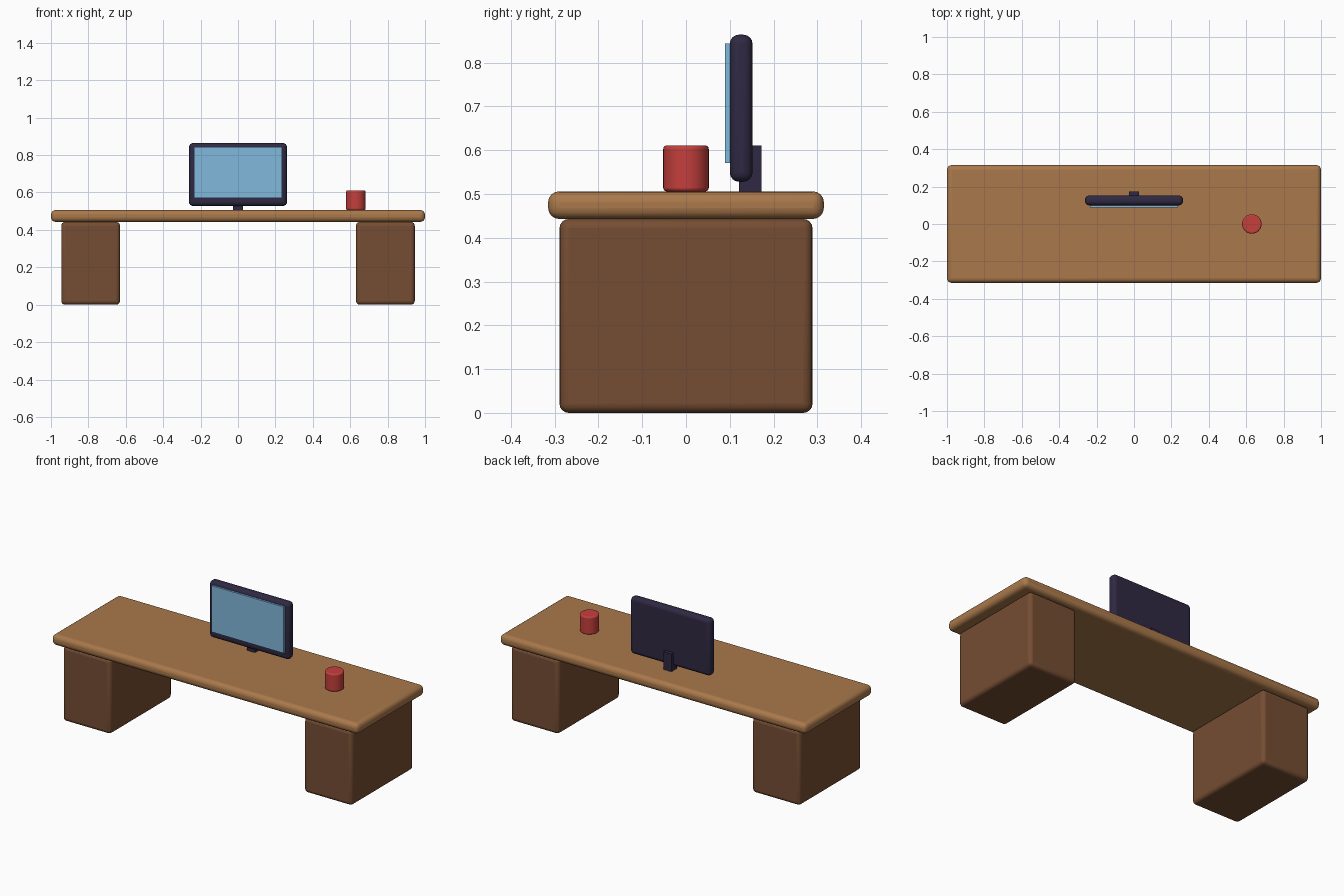
import bpy
import math

if "Cube" in bpy.data.objects:
    bpy.data.objects.remove(bpy.data.objects["Cube"])


def material(name, rgb):
    mat = bpy.data.materials.new(name)
    mat.diffuse_color = (*rgb, 1)
    mat.use_nodes = True
    mat.node_tree.nodes["Principled BSDF"].inputs["Base Color"].default_value = mat.diffuse_color
    return mat


def finish(obj, name, mat, bevel):
    obj.name = name
    obj.data.materials.append(mat)
    if bevel:
        mod = obj.modifiers.new("rounded_edges", "BEVEL")
        mod.width = bevel
        mod.segments = 4
        mod.limit_method = "ANGLE"
        mod.angle_limit = math.radians(40)
        bpy.ops.object.shade_smooth_by_angle(angle=math.radians(35))
    return obj


def box(name, low, high, mat, bevel=0):
    """Box between two opposite corners, with optional rounded edges."""
    centre = [(a + b) / 2 for a, b in zip(low, high)]
    bpy.ops.mesh.primitive_cube_add(size=1, location=centre)
    obj = bpy.context.object
    obj.scale = [b - a for a, b in zip(low, high)]
    bpy.ops.object.transform_apply(location=False, rotation=False, scale=True)
    return finish(obj, name, mat, bevel)


top_wood = material("top_wood", (0.40, 0.19, 0.07))
dark_wood = material("dark_wood", (0.18, 0.075, 0.033))
plastic = material("dark_plastic", (0.028, 0.022, 0.055))
glass = material("screen_blue", (0.22, 0.48, 0.72))
red = material("red", (0.55, 0.05, 0.045))

TOP = 0.506    # height of the work surface
UNDER = 0.443  # underside of the desktop

# Desk
box("desktop", (-1, -0.315, UNDER), (1, 0.315, TOP), top_wood, 0.025)
for side, name in ((-1, "left_pedestal"), (1, "right_pedestal")):
    x = side * 0.788
    box(name, (x - 0.157, -0.289, 0), (x + 0.157, 0.289, UNDER), dark_wood, 0.021)

# Monitor
box("monitor_stand", (-0.026, 0.121, TOP), (0.026, 0.173, 0.611), plastic)
box("monitor_body", (-0.262, 0.1, 0.528), (0.262, 0.152, 0.864), plastic, 0.021)
box("monitor_screen", (-0.236, 0.089, 0.571), (0.236, 0.11, 0.844), glass)

# Cup
bpy.ops.mesh.primitive_cylinder_add(vertices=32, radius=0.052, depth=0.105,
                                    location=(0.63, 0, TOP + 0.0525))
finish(bpy.context.object, "cup", red, 0.008)
